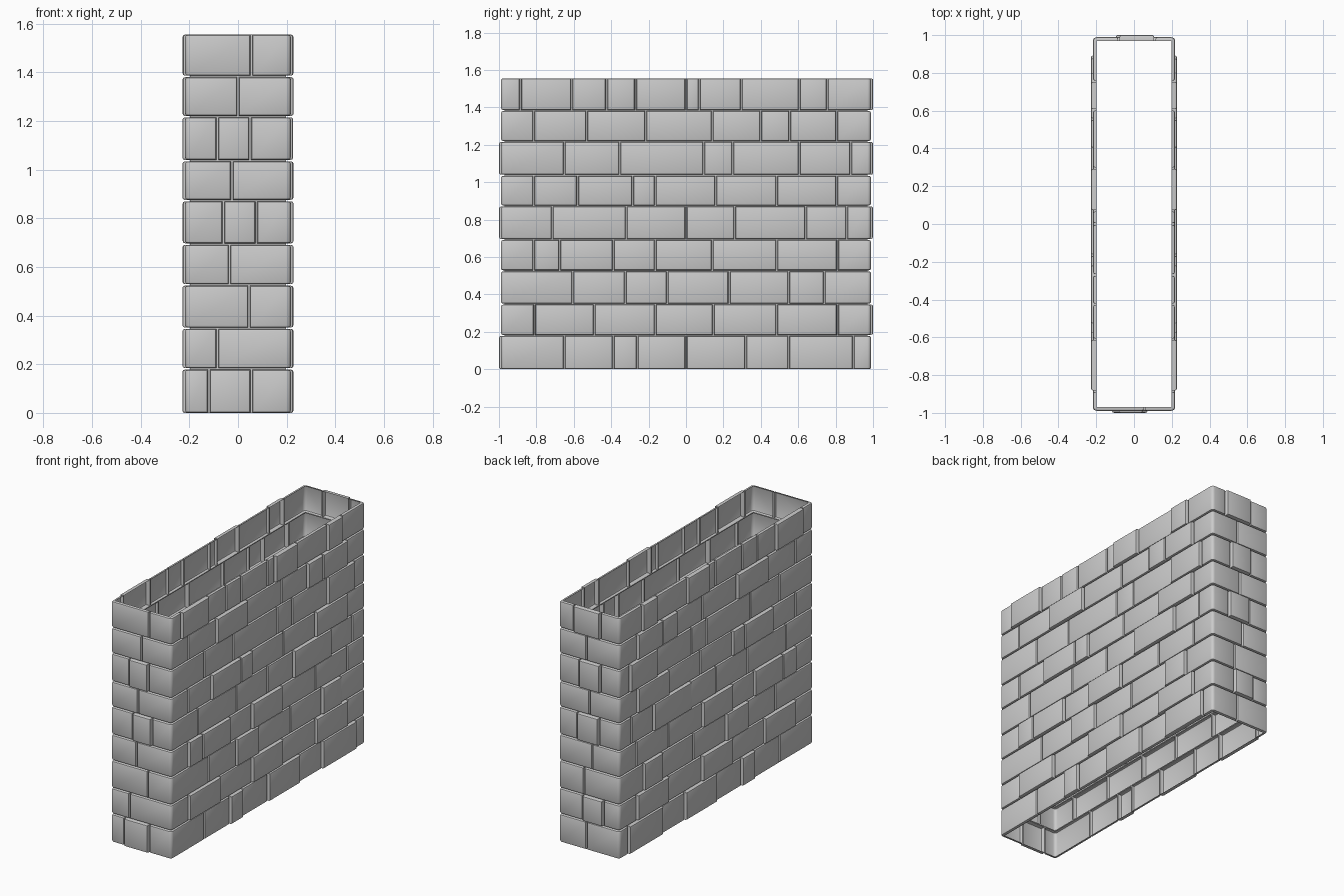
import bpy, bmesh, math, random

if "Cube" in bpy.data.objects:
    bpy.data.objects.remove(bpy.data.objects["Cube"])

random.seed(4)
HX, HY = 0.198, 0.97          # mortar plane half sizes
GAP, BEV = 0.004, 0.010       # half joint width, rounded edge radius
PER = 4 * (HX + HY)
CORNERS = [2 * HY, 2 * HY + 2 * HX, 4 * HY + 2 * HX, PER]

# each course: z range, long-side joints, raised long bricks (index), front joints, back joints
COURSES = [
    (0.0, 0.178, [-.65, -.39, -.26, 0, .32, .55, .895], [1, 3, 5], [-.12, .055], [.02]),
    (0.184, 0.345, [-.81, -.49, -.165, .145, .485, .81], [0, 2, 4], [-.085], [-.1, .045]),
    (0.351, 0.523, [-.605, -.325, -.10, .23, .55, .74], [1, 4], [.045], [.04]),
    (0.529, 0.691, [-.815, -.675, -.39, -.165, .14, .485, .81], [0, 1, 3], [-.035], [-.02]),
    (0.697, 0.870, [-.715, -.32, 0, .26, .64, .86], [3], [-.06, .075], [-.07, .085]),
    (0.876, 1.034, [-.815, -.58, -.285, -.165, .16, .485, .805], [1, 2, 5], [-.025], [0]),
    (1.040, 1.215, [-.65, -.355, .095, .25, .605, .88], [4], [-.085, .05], [-.08, .07]),
    (1.221, 1.380, [-.815, -.53, -.215, .14, .4, .555, .805], [1, 4, 5], [0], [.02]),
    (1.386, 1.555, [-.885, -.61, -.425, -.27, 0, .07, .295, .605, .755], [0, 5, 7], [.055], [-.08, .11]),
]


def place(u):
    """Position and outward angle at distance u around the wall."""
    u %= PER
    if u < CORNERS[0]:
        return HX, u - HY, 0
    if u < CORNERS[1]:
        return HX - (u - CORNERS[0]), HY, 90
    if u < CORNERS[2]:
        return -HX, HY - (u - CORNERS[1]), 180
    return -HX + (u - CORNERS[2]), -HY, 270


def edge_profile(d):
    return [(0, 0), (0, d - BEV), (.29 * BEV, d - .29 * BEV), (BEV, d)]


def grid(bm, cols, rows):
    """Skin of columns (x, y, angle, height) against rows (z, height)."""
    vs = [[bm.verts.new((x + math.cos(math.radians(a)) * min(h, k),
                         y + math.sin(math.radians(a)) * min(h, k), z))
           for z, k in rows] for x, y, a, h in cols]
    for c0, c1 in zip(vs, vs[1:]):
        for j in range(len(rows) - 1):
            bm.faces.new((c0[j], c1[j], c1[j + 1], c0[j + 1]))


def brick(bm, u0, u1, z0, z1, d):
    prof = edge_profile(d)
    cols = [(*place(u0 + i), h) for i, h in prof]
    # corner bricks wrap around a rounded edge
    for k, c in enumerate(CORNERS):
        if u0 < c < u1:
            x, y, _ = [(HX, HY, 0), (-HX, HY, 0), (-HX, -HY, 0), (HX, -HY, 0)][k]
            cols += [(x, y, 90 * k + 22.5 * s, d) for s in range(5)]
    cols += [(*place(u1 - i), h) for i, h in reversed(prof)]
    rows = [(z0 + i, h) for i, h in prof] + [(z1 - i, h) for i, h in reversed(prof)]
    grid(bm, cols, rows)


def finish(bm, name):
    bmesh.ops.remove_doubles(bm, verts=bm.verts, dist=1e-5)
    me = bpy.data.meshes.new(name)
    bm.to_mesh(me)
    bm.free()
    ob = bpy.data.objects.new(name, me)
    bpy.context.collection.objects.link(ob)
    bpy.ops.object.select_all(action='DESELECT')
    ob.select_set(True)
    bpy.context.view_layer.objects.active = ob
    bpy.ops.object.shade_smooth_by_angle(angle=math.radians(30))


mortar = bmesh.new()
for n, (z0, z1, side, raised, front, back) in enumerate(COURSES):
    bm = bmesh.new()
    # joints around the wall: right, back, left, front
    joints = [y + HY for y in side]
    joints += [CORNERS[0] + HX - x for x in reversed(back)]
    joints += [CORNERS[1] + HY - y for y in reversed(side)]
    joints += [CORNERS[2] + HX + x for x in front]
    ns, nb = len(side), len(back)
    high = set(raised) | {2 * ns + nb - 2 - r for r in raised}
    if nb == 2:
        high.add(ns)
    if len(front) == 2:
        high.add(2 * ns + nb)
    for i, u0 in enumerate(joints):
        u1 = joints[i + 1] if i + 1 < len(joints) else joints[0] + PER
        d = 0.030 if i in high else 0.019
        if not any(u0 < c < u1 for c in CORNERS):
            d += random.uniform(-.001, .001)
        brick(bm, u0 + GAP, u1 - GAP, z0, z1, d)
        # mortar behind the upright joint
        grid(mortar, [(*place(u0 - GAP), 0), (*place(u0 + GAP), 0)], [(z0, 0), (z1, 0)])
    finish(bm, f"brick_course_{n + 1}")
    # mortar band above the course
    if n < len(COURSES) - 1:
        ring = [(HX, -HY), (HX, HY), (-HX, HY), (-HX, -HY), (HX, -HY)]
        grid(mortar, [(x, y, 0, 0) for x, y in ring], [(z1, 0), (COURSES[n + 1][0], 0)])
finish(mortar, "mortar_joints")
